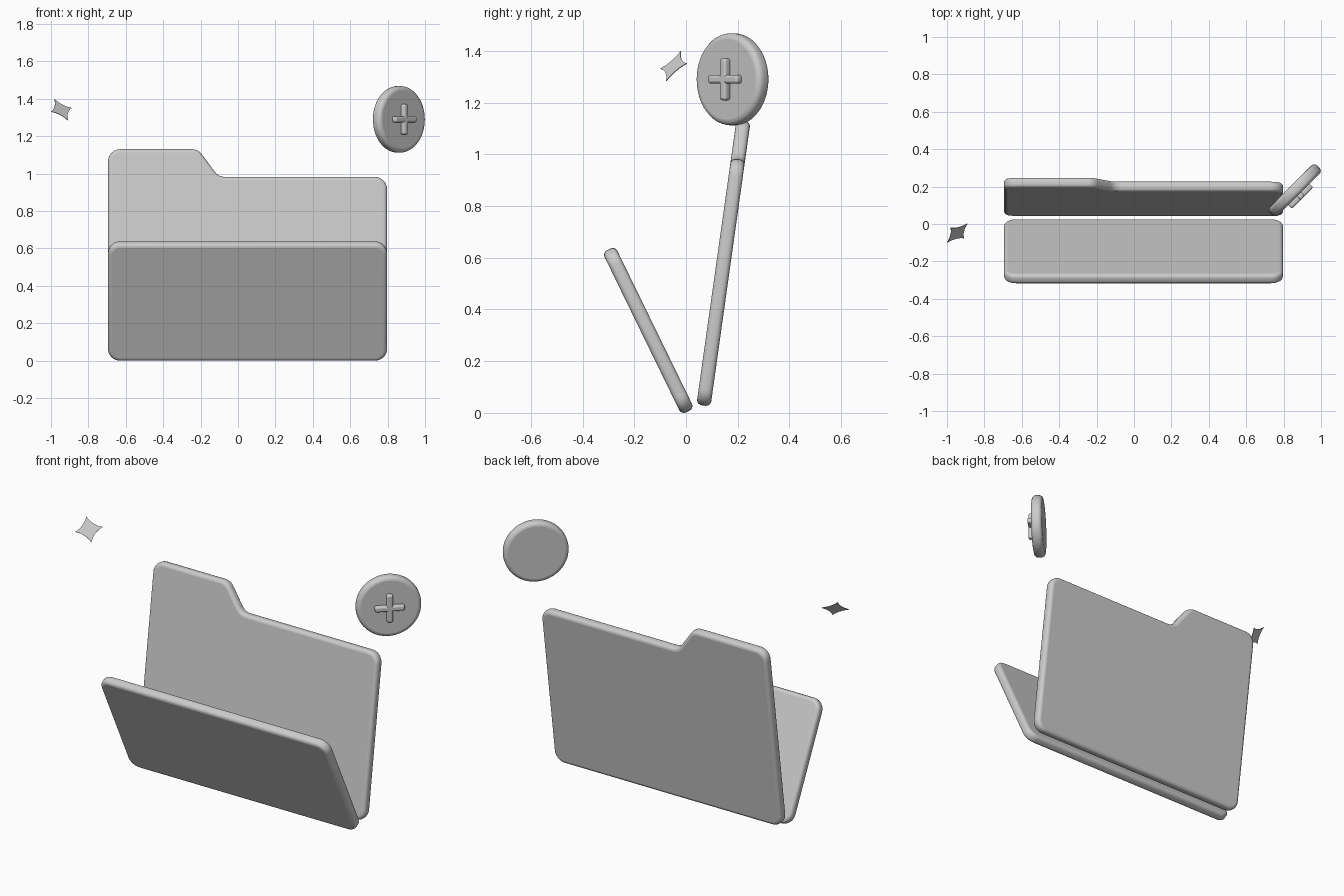
import bpy, bmesh, math
from mathutils import Vector, Matrix

if "Cube" in bpy.data.objects:
    bpy.data.objects.remove(bpy.data.objects["Cube"])

grey = bpy.data.materials.new("light grey")
grey.diffuse_color = (0.6, 0.6, 0.6, 1)
grey.use_nodes = True
grey.node_tree.nodes["Principled BSDF"].inputs["Base Color"].default_value = grey.diffuse_color


def fillet(corners, radius, steps=6):
    """Round every corner of a closed 2D profile."""
    out = []
    n = len(corners)
    for i in range(n):
        p = Vector(corners[i])
        a = (Vector(corners[i - 1]) - p).normalized()
        b = (Vector(corners[(i + 1) % n]) - p).normalized()
        half = a.angle(b) / 2
        centre = p + (a + b).normalized() * (radius / math.sin(half))
        d = radius / math.tan(half)
        u, v = p + a * d - centre, p + b * d - centre
        total = u.angle(v)
        for k in range(steps + 1):
            t = k / steps
            w = (u * math.sin((1 - t) * total) + v * math.sin(t * total)) / math.sin(total)
            out.append(centre + w)
    return out


def slab(name, profile, thick, bevel, matrix, segments=4):
    """Extrude an x-z profile along y and round its rims."""
    bm = bmesh.new()
    face = bm.faces.new([bm.verts.new((p[0], -thick / 2, p[1])) for p in profile])
    ext = bmesh.ops.extrude_face_region(bm, geom=[face], use_keep_orig=True)
    for v in ext["geom"]:
        if isinstance(v, bmesh.types.BMVert):
            v.co.y += thick
    bmesh.ops.recalc_face_normals(bm, faces=bm.faces)
    if bevel:
        rims = [e for e in bm.edges if e.calc_face_angle(0) > math.radians(40)]
        bmesh.ops.bevel(bm, geom=rims, offset=bevel, offset_type='OFFSET',
                        segments=segments, profile=0.5, affect='EDGES')
    bm.normal_update()
    for f in bm.faces:
        f.smooth = bool(bevel) and abs(f.normal.y) < 0.999
    mesh = bpy.data.meshes.new(name)
    bm.to_mesh(mesh)
    bm.free()
    mesh.materials.append(grey)
    ob = bpy.data.objects.new(name, mesh)
    ob.matrix_world = matrix
    bpy.context.collection.objects.link(ob)
    return ob


def place(loc, angle, axis):
    return Matrix.Translation(loc) @ Matrix.Rotation(math.radians(angle), 4, axis)


# Folder covers: leaning back with a tab, leaning forward without
L, R = -0.695, 0.797
back = [(L, -0.556), (R, -0.556), (R, 0.406), (-0.103, 0.406), (-0.214, 0.556), (L, 0.556)]
slab("back_cover", fillet(back, 0.065), 0.055, 0.02, place((0, 0.145, 0.579), -8, 'X'))
front = [(L, -0.349), (R, -0.349), (R, 0.349), (L, 0.349)]
slab("front_cover", fillet(front, 0.065), 0.055, 0.02, place((0, -0.146, 0.319), 26, 'X'))

# Round badge with a plus sign, turned 45 degrees
badge = place((0.86, 0.18, 1.29), 45, 'Z')
circle = [(0.178 * math.cos(k * math.tau / 64), 0.178 * math.sin(k * math.tau / 64)) for k in range(64)]
slab("badge_disc", circle, 0.062, 0.022, badge)
for name, w, h in (("plus_upright", 0.017, 0.081), ("plus_crossbar", 0.081, 0.016)):
    bar = fillet([(-w, -h), (w, -h), (w, h), (-w, h)], 0.011, 4)
    slab(name, bar, 0.034, 0.009, badge @ Matrix.Translation((0, -0.041, 0)), 3)

# Four-pointed sparkle, a thin plate with hollow sides
up = Vector((-0.033, 0.031, 0.058))
side = Vector((0.055, 0.051, 0.010))
normal = side.cross(up).normalized()
up = normal.cross(side).normalized() * up.length
tips = [(1, 0), (0, 1), (-1, 0), (0, -1)]
star = []
for i in range(4):
    p, q = Vector(tips[i]), Vector(tips[(i + 1) % 4])
    ctrl = (p + q) * 0.28
    for k in range(8):
        t = k / 8
        star.append(p * (1 - t) ** 2 + ctrl * (2 * t * (1 - t)) + q * t * t)
basis = Matrix((side, -normal, up)).transposed().to_4x4()
sparkle = slab("sparkle", star, 0.003, 0, Matrix.Identity(4))
sparkle.data.transform(Matrix.Translation((-0.945, -0.048, 1.341)) @ basis)
